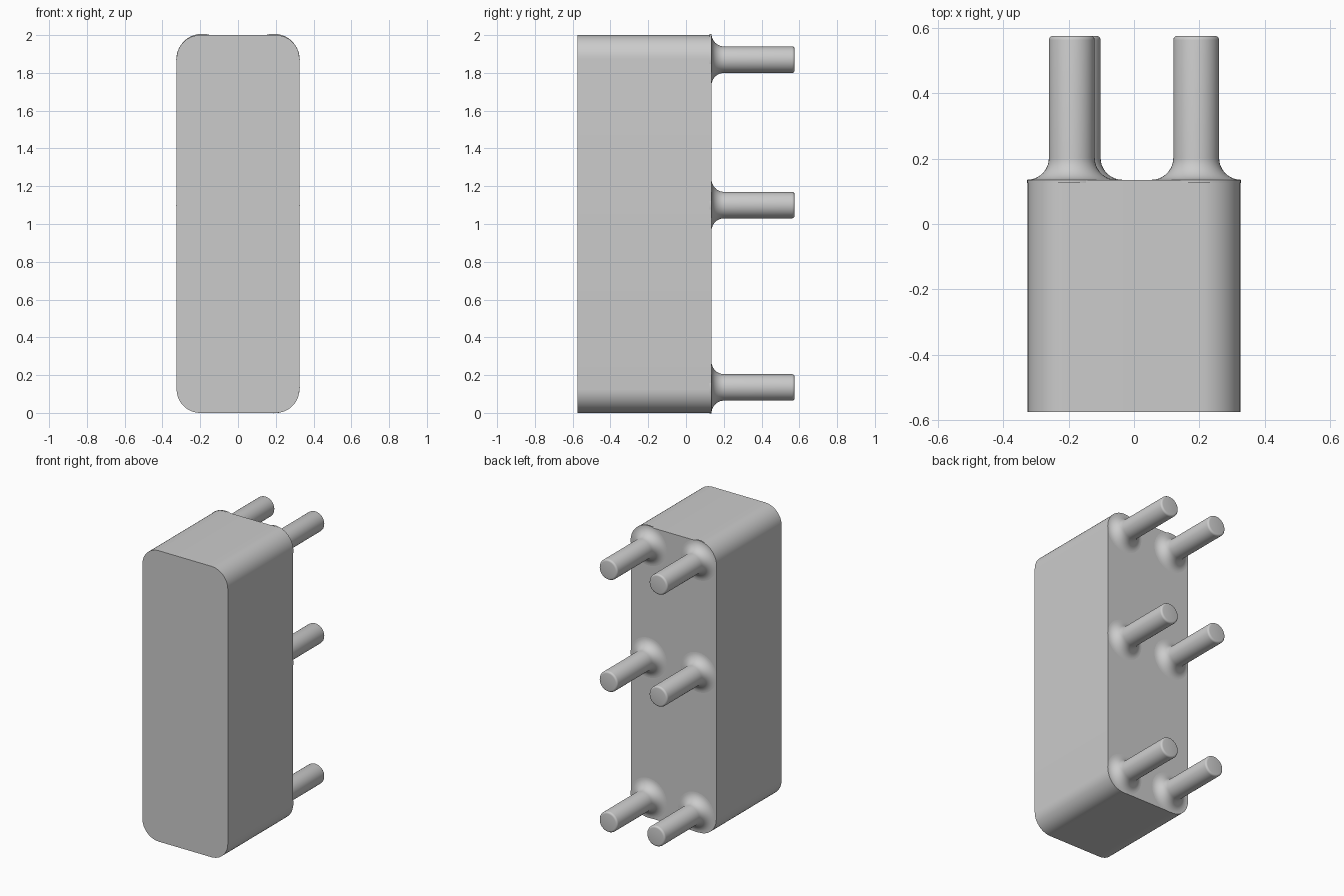
import bpy, bmesh, math
from mathutils import Vector

cube = bpy.data.objects.get("Cube")
if cube:
    bpy.data.objects.remove(cube, do_unlink=True)

grey = bpy.data.materials.new("light_grey")
grey.use_nodes = True
colour = (0.6, 0.6, 0.6, 1)
grey.diffuse_color = colour
grey.node_tree.nodes["Principled BSDF"].inputs["Base Color"].default_value = colour

HALF_W, FRONT, BACK, TIP = 0.325, -0.575, 0.135, 0.575
PEG_R, FILLET, TIP_BEVEL = 0.07, 0.067, 0.013


def finish(bm, name, location=(0, 0, 0)):
    bmesh.ops.recalc_face_normals(bm, faces=bm.faces)
    mesh = bpy.data.meshes.new(name)
    bm.to_mesh(mesh)
    bm.free()
    obj = bpy.data.objects.new(name, mesh)
    obj.location = location
    mesh.materials.append(grey)
    bpy.context.collection.objects.link(obj)
    bpy.ops.object.select_all(action="DESELECT")
    obj.select_set(True)
    bpy.context.view_layer.objects.active = obj
    bpy.ops.object.shade_smooth_by_angle(angle=math.radians(35))
    return obj


# Block with its four long edges rounded
bm = bmesh.new()
bmesh.ops.create_cube(bm, size=1)
bmesh.ops.scale(bm, vec=(2 * HALF_W, BACK - FRONT, 2), verts=bm.verts)
long_edges = [e for e in bm.edges
              if abs(e.verts[0].co.y - e.verts[1].co.y) > 0.1]
bmesh.ops.bevel(bm, geom=long_edges, offset=0.125, segments=12,
                profile=0.5, affect="EDGES")
finish(bm, "body_block", (0, (FRONT + BACK) / 2, 1))


def arc(cx, cy, radius, start, end, steps):
    for i in range(steps + 1):
        a = math.radians(start + (end - start) * i / steps)
        yield Vector((cx + radius * math.cos(a), cy + radius * math.sin(a), 0))


def peg(name, x, z):
    """Round peg with a flared root and a softened tip, turned about y."""
    length = TIP - BACK
    profile = [Vector((PEG_R + FILLET, -0.01, 0))]
    profile += arc(PEG_R + FILLET, FILLET, FILLET, 270, 180, 10)
    profile += arc(PEG_R - TIP_BEVEL, length - TIP_BEVEL, TIP_BEVEL, 0, 90, 4)
    profile.append(Vector((0, length, 0)))
    bm = bmesh.new()
    verts = [bm.verts.new(p) for p in profile]
    edges = [bm.edges.new(pair) for pair in zip(verts, verts[1:])]
    bmesh.ops.spin(bm, geom=verts + edges, axis=(0, 1, 0), cent=(0, 0, 0),
                   angle=math.tau, steps=40, use_duplicate=False)
    bmesh.ops.remove_doubles(bm, verts=bm.verts, dist=0.0001)
    return finish(bm, name, (x, BACK, z))


# Three rows of two pegs, the lower right one set slightly inwards
for row, z in (("upper", 1.87), ("middle", 1.1), ("lower", 0.135)):
    for side, x in (("left", 0.19), ("right", -0.19)):
        inset = 0.018 if (row, side) == ("lower", "right") else 0
        peg(f"{row}_{side}_peg", x + inset, z)
